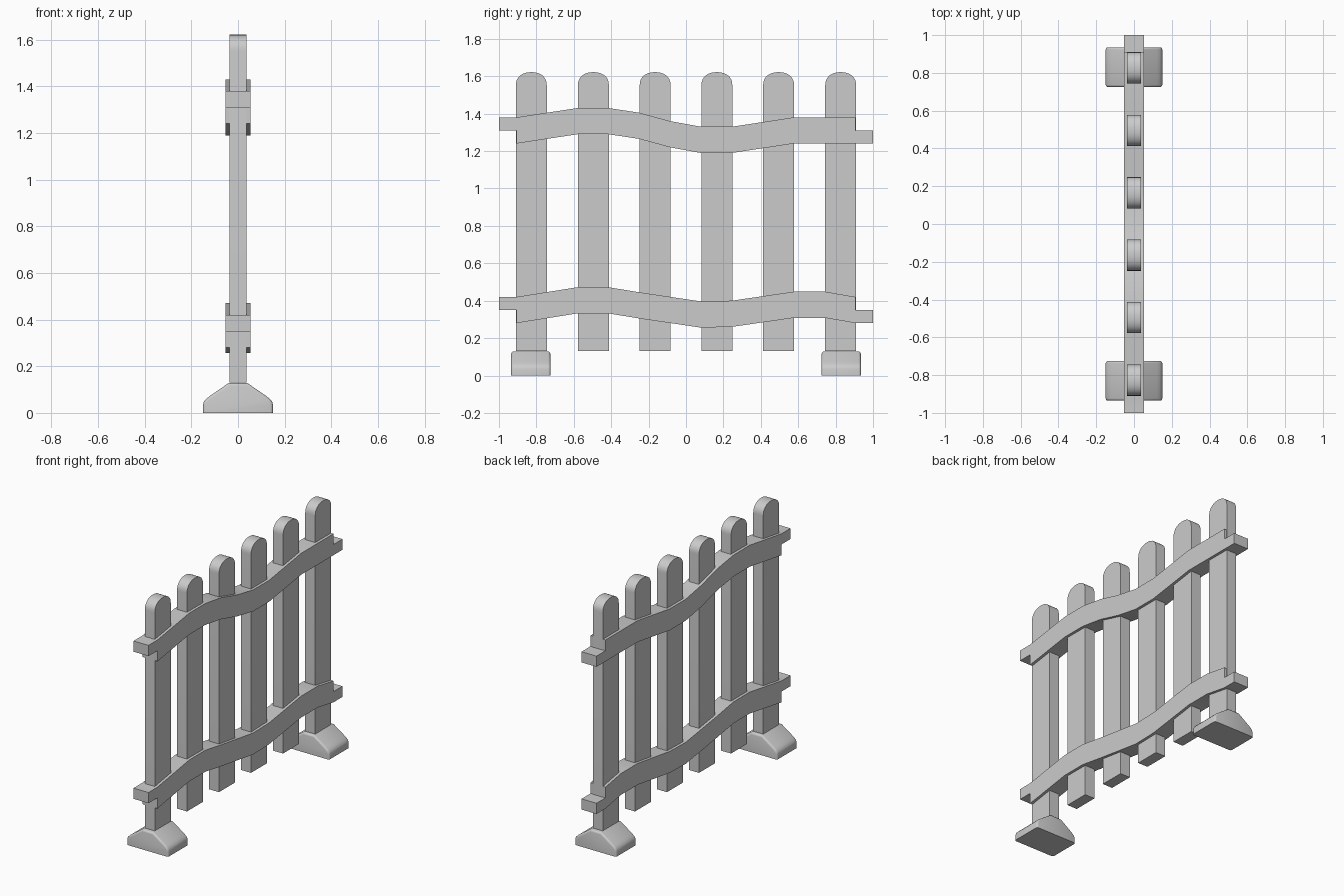
import bpy, bmesh, math

if "Cube" in bpy.data.objects:
    bpy.data.objects.remove(bpy.data.objects["Cube"])


def prism(name, faces, half, axis, shift=0.0):
    """Extrude adjoining outlines (u, z) by +-half along the x or y axis."""
    bm = bmesh.new()
    cache = {}

    def vert(u, z):
        key = (round(u, 4), round(z, 4))
        if key not in cache:
            co = (-half, u, z) if axis == 'x' else (u, -half, z)
            cache[key] = bm.verts.new(co)
        return cache[key]

    flat = [bm.faces.new([vert(*p) for p in f]) for f in faces]
    geo = bmesh.ops.extrude_face_region(bm, geom=flat, use_keep_orig=True)
    vec = (2 * half, 0, 0) if axis == 'x' else (0, 2 * half, 0)
    new = [g for g in geo['geom'] if isinstance(g, bmesh.types.BMVert)]
    bmesh.ops.translate(bm, verts=new, vec=vec)
    bmesh.ops.recalc_face_normals(bm, faces=bm.faces)
    me = bpy.data.meshes.new(name)
    bm.to_mesh(me)
    bm.free()
    ob = bpy.data.objects.new(name, me)
    ob.location.y = shift
    bpy.context.collection.objects.link(ob)
    return ob


def smooth(ob, angle=30):
    bpy.ops.object.select_all(action='DESELECT')
    ob.select_set(True)
    bpy.context.view_layer.objects.active = ob
    bpy.ops.object.shade_smooth_by_angle(angle=math.radians(angle))


# pickets with rounded tops
W, SHOULDER, RISE = 0.0825, 1.553, 0.069
outline = [(-W, 0.13), (W, 0.13)]
for i in range(17):
    a = math.pi * i / 16
    c, s = math.cos(a), math.sin(a)
    outline.append((W * math.copysign(abs(c) ** 0.9, c), SHOULDER + RISE * s ** 0.9))
for i, y in enumerate((-0.827, -0.495, -0.165, 0.165, 0.495, 0.827)):
    smooth(prism(f"picket_{i + 1}", [outline], 0.036, 'x', y))

# wavy rails with half-height joint tabs at both ends
DEPTH, E = 0.14, 0.907


def rail(name, top):
    faces = []
    (y0, z0), (y1, z1) = top[0], top[-1]
    m0, m1 = z0 - DEPTH / 2, z1 - DEPTH / 2
    for i, ((a, za), (b, zb)) in enumerate(zip(top, top[1:])):
        f = [(a, za - DEPTH), (b, zb - DEPTH)]
        if i == len(top) - 2:
            f.append((b, m1))
        f += [(b, zb), (a, za)]
        if i == 0:
            f.append((a, m0))
        faces.append(f)
    faces.append([(-1, m0), (y0, m0), (y0, z0), (-1, z0)])
    faces.append([(y1, z1 - DEPTH), (1, z1 - DEPTH), (1, m1), (y1, m1)])
    smooth(prism(name, faces, 0.054, 'x'))


rail("upper_rail", [(-E, 1.38), (-0.58, 1.43), (-0.415, 1.43), (-0.25, 1.405),
                    (-0.085, 1.36), (0.08, 1.33), (0.245, 1.33), (0.575, 1.38), (E, 1.38)])
rail("lower_rail", [(-E, 0.42), (-0.58, 0.472), (-0.415, 0.472), (-0.25, 0.445),
                    (0.08, 0.396), (0.245, 0.4), (0.575, 0.448), (0.745, 0.448), (E, 0.42)])

# sloped feet with softened side edges
side = [(0.15, 0), (0.15, 0.035), (0.146, 0.049), (0.135, 0.061), (0.12, 0.073), (0.04, 0.128)]
foot = side + [(-x, z) for x, z in reversed(side)]
for name, y in (("foot_left", -0.83), ("foot_right", 0.83)):
    ob = prism(name, [foot], 0.105, 'y', y)
    bm = bmesh.new()
    bm.from_mesh(ob.data)
    rim = [e for e in bm.edges
           if abs(e.verts[0].co.y - e.verts[1].co.y) < 1e-5
           and max(v.co.z for v in e.verts) > 0.001]
    bmesh.ops.bevel(bm, geom=rim, offset=0.012, segments=3, profile=0.5,
                    affect='EDGES', clamp_overlap=True)
    bm.to_mesh(ob.data)
    bm.free()
    smooth(ob, 32)
